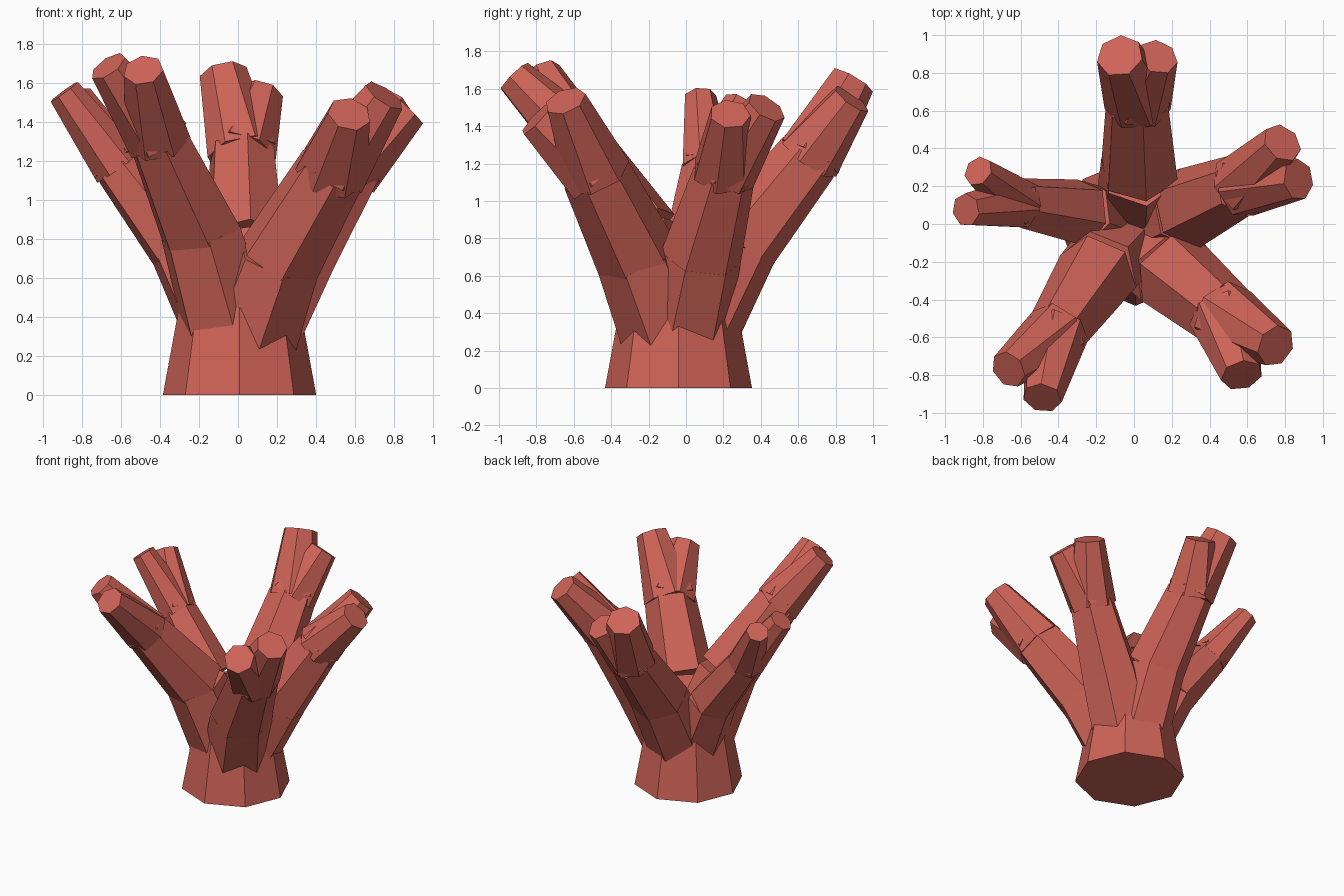
import bpy, bmesh, math
from mathutils import Vector

if "Cube" in bpy.data.objects:
    bpy.data.objects.remove(bpy.data.objects["Cube"])

coral = bpy.data.materials.new("coral red")
coral.diffuse_color = (0.62, 0.125, 0.096, 1)
coral.use_nodes = True
coral.node_tree.nodes["Principled BSDF"].inputs["Base Color"].default_value = coral.diffuse_color


def tube(name, start, end, r0, r1, sides, phase=0.0):
    # capped, tapered, flat-sided tube from start to end
    start, end = Vector(start), Vector(end)
    turn = Vector((0, 0, 1)).rotation_difference(end - start)
    bm = bmesh.new()
    rings = []
    for centre, r in ((start, r0), (end, r1)):
        ring = []
        for i in range(sides):
            a = phase + 2 * math.pi * i / sides
            ring.append(bm.verts.new(centre + turn @ Vector((r * math.sin(a), r * math.cos(a), 0))))
        rings.append(ring)
    a, b = rings
    for i in range(sides):
        j = (i + 1) % sides
        bm.faces.new((a[i], a[j], b[j], b[i]))
    bm.faces.new(a)
    bm.faces.new(b)
    bmesh.ops.recalc_face_normals(bm, faces=bm.faces)
    me = bpy.data.meshes.new(name)
    bm.to_mesh(me)
    bm.free()
    me.materials.append(coral)
    bpy.context.collection.objects.link(bpy.data.objects.new(name, me))


# trunk
tube("trunk", (0.008, -0.04, 0), (0.008, -0.04, 0.45), 0.393, 0.31, 8)

# branches: name, bend, fork, radii at root / bend / fork, two tips, tip radii
branches = [
    ("back", (0.03, 0.285, 0.77), (0.02, 0.655, 1.235), (0.235, 0.215, 0.175),
     [(-0.075, 0.89, 1.645), (0.125, 0.885, 1.545)], (0.125, 0.11)),
    ("front_right", (0.21, -0.26, 0.69), (0.48, -0.485, 1.15), (0.26, 0.225, 0.185),
     [(0.75, -0.645, 1.535), (0.57, -0.80, 1.44)], (0.115, 0.113)),
    ("front_left", (-0.19, -0.25, 0.83), (-0.41, -0.575, 1.32), (0.25, 0.22, 0.165),
     [(-0.665, -0.77, 1.685), (-0.485, -0.92, 1.665)], (0.103, 0.105)),
    ("right", (0.29, 0.08, 0.70), (0.57, 0.205, 1.155), (0.235, 0.22, 0.17),
     [(0.785, 0.43, 1.50), (0.87, 0.235, 1.465)], (0.112, 0.11)),
    ("left", (-0.28, 0.06, 0.745), (-0.61, 0.11, 1.17), (0.205, 0.18, 0.135),
     [(-0.825, 0.28, 1.525), (-0.89, 0.075, 1.555)], (0.083, 0.088)),
]
for name, bend, fork, (r0, r1, r2), tips, tip_r in branches:
    tube(name + "_branch_root", (0.008, -0.04, 0.12), bend, r0, r1, 6, -0.17)
    tube(name + "_branch", bend, fork, r1, r2, 6, -0.17)
    for n, (tip, r) in enumerate(zip(tips, tip_r)):
        tube(f"{name}_tip_{n + 1}", fork, tip, r2 * 1.04, r, 7)
